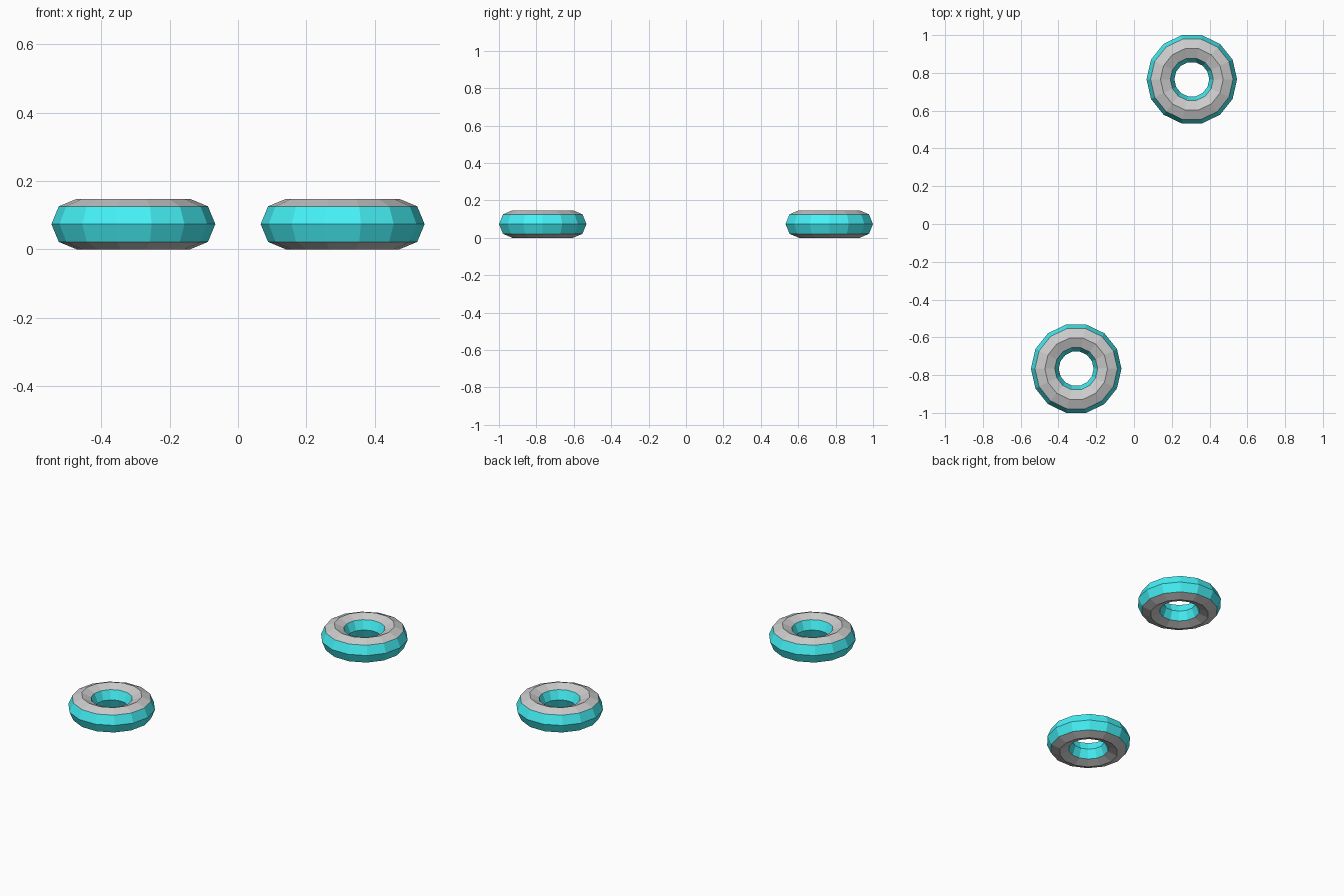
import bpy

if "Cube" in bpy.data.objects:
    bpy.data.objects.remove(bpy.data.objects["Cube"])

MAJOR, MINOR = 0.166, 0.0737   # tube centre radius, tube radius


def material(name, rgb):
    mat = bpy.data.materials.new(name)
    mat.diffuse_color = (*rgb, 1)
    mat.use_nodes = True
    mat.node_tree.nodes["Principled BSDF"].inputs["Base Color"].default_value = mat.diffuse_color
    return mat


grey = material("grey", (0.8, 0.8, 0.8))
cyan = material("cyan", (0.06, 0.88, 0.93))


def ring(name, x, y):
    # low-poly ring lying flat on the ground
    bpy.ops.mesh.primitive_torus_add(
        major_segments=14, minor_segments=8,
        major_radius=MAJOR, minor_radius=MINOR,
        location=(x, y, MINOR))
    obj = bpy.context.object
    obj.name = name
    obj.data.materials.append(grey)
    obj.data.materials.append(cyan)
    # grey top and bottom bands, cyan outer and inner walls
    for face in obj.data.polygons:
        face.use_smooth = False
        face.material_index = 0 if abs(face.normal.z) > 0.7 else 1
    return obj


# two rings on opposite corners
ring("back_right_ring", 0.306, 0.766)
ring("front_left_ring", -0.306, -0.766)
